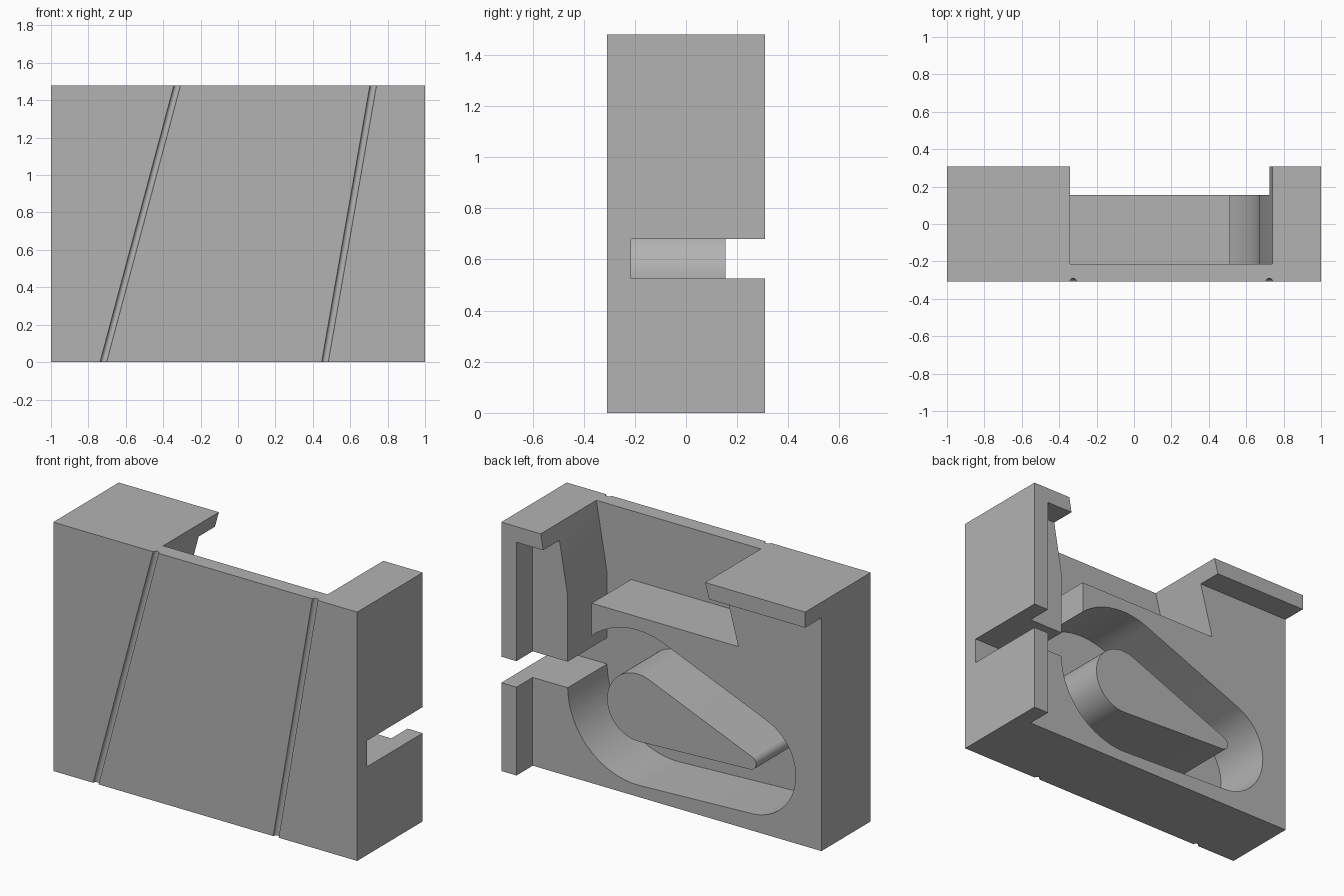
import bpy, bmesh, math
from mathutils import Vector

if "Cube" in bpy.data.objects:
    bpy.data.objects.remove(bpy.data.objects["Cube"])

H, D = 1.48, 0.308            # total height, half depth
FLOOR, BACK = -0.215, 0.155   # recess floor and rear face in y

grey = bpy.data.materials.new("grey")
grey.diffuse_color = (0.45, 0.45, 0.45, 1)
grey.use_nodes = True
grey.node_tree.nodes["Principled BSDF"].inputs["Base Color"].default_value = grey.diffuse_color


def loft(name, ring_a, ring_b):
    """Closed solid between two matching rings of points."""
    bm = bmesh.new()
    a = [bm.verts.new(p) for p in ring_a]
    b = [bm.verts.new(p) for p in ring_b]
    n = len(a)
    bm.faces.new(a)
    bm.faces.new(b[::-1])
    for i in range(n):
        bm.faces.new((a[i], b[i], b[(i + 1) % n], a[(i + 1) % n]))
    bmesh.ops.recalc_face_normals(bm, faces=bm.faces)
    me = bpy.data.meshes.new(name)
    bm.to_mesh(me)
    bm.free()
    me.materials.append(grey)
    ob = bpy.data.objects.new(name, me)
    bpy.context.collection.objects.link(ob)
    return ob


def prism(name, outline, y0, y1):
    """Extrude an x-z outline along y."""
    return loft(name, [(x, y0, z) for x, z in outline], [(x, y1, z) for x, z in outline])


def arc(c, r, a0, a1, n):
    return [(c[0] + r * math.cos(a0 + (a1 - a0) * i / n),
             c[1] + r * math.sin(a0 + (a1 - a0) * i / n)) for i in range(n + 1)]


def cut(target, cutter):
    cutter.hide_render = True
    mod = target.modifiers.new("cut", 'BOOLEAN')
    mod.operation = 'DIFFERENCE'
    mod.solver = 'EXACT'
    mod.object = cutter
    bpy.context.view_layer.objects.active = target
    bpy.ops.object.modifier_apply(modifier=mod.name)
    bpy.data.objects.remove(cutter)


def smooth(ob):
    bpy.ops.object.select_all(action='DESELECT')
    ob.select_set(True)
    bpy.context.view_layer.objects.active = ob
    bpy.ops.object.shade_smooth_by_angle(angle=math.radians(30))


# Block with two slanted round grooves in the front face
def block_ring(z, groove_centres):
    pts = [(-1, -D)]
    for c in groove_centres:
        pts += arc((c, -D), 0.018, math.pi, 0, 10)
    pts += [(1, -D), (1, D), (-1, D)]
    return [(x, y, z) for x, y in pts]


body = loft("body", block_ring(0, (-0.72, 0.465)), block_ring(H, (-0.325, 0.723)))

# Rear step: leaves a lip along the top and a flange on the right
cut(body, prism("rear_step", [(-1.2, -0.2), (0.9, -0.2), (0.9, 1.387), (-1.2, 1.387)], BACK, 0.5))

# Tapered loop shared by the channel and the island
big, small = Vector((0.21, 0.53)), Vector((-0.53, 0.40))
R, r, gap = 0.20, 0.04, 0.26
axis = small - big
heading = math.atan2(axis.y, axis.x) % math.tau
spread = math.acos((R - r) / axis.length)
up, low = heading - spread, heading + spread      # tangent directions


def loop(offset, start):
    return (arc(big, R + offset, start, up, 28) + arc(small, r + offset, up, low, 28)
            + arc(big, R + offset, low, math.tau, 28))


# Open upper recess, entry passage and loop channel as one cutter
SL, SR = 0.27, 0.174                               # wall slants
top = H + 0.1
entry = math.acos((0.512 - big.x) / (R + gap))
outline = ([(0.67, 1.07), (0.74 + SR * 0.1, top), (-0.342 + SL * 0.1, top),
            (-0.342 - SL * (H - 1.07), 1.07), (0.512, 1.07)] + loop(gap, entry))
cut(body, prism("channel_cutter", outline, FLOOR, 0.5))

# Side slot
cut(body, prism("slot_cutter", [(0.58, 0.525), (1.2, 0.525), (1.2, 0.68), (0.58, 0.68)], FLOOR, 0.5))
smooth(body)

# Island in the middle of the channel
island = prism("island", loop(0, 0)[:-1], FLOOR - 0.02, BACK)
smooth(island)
